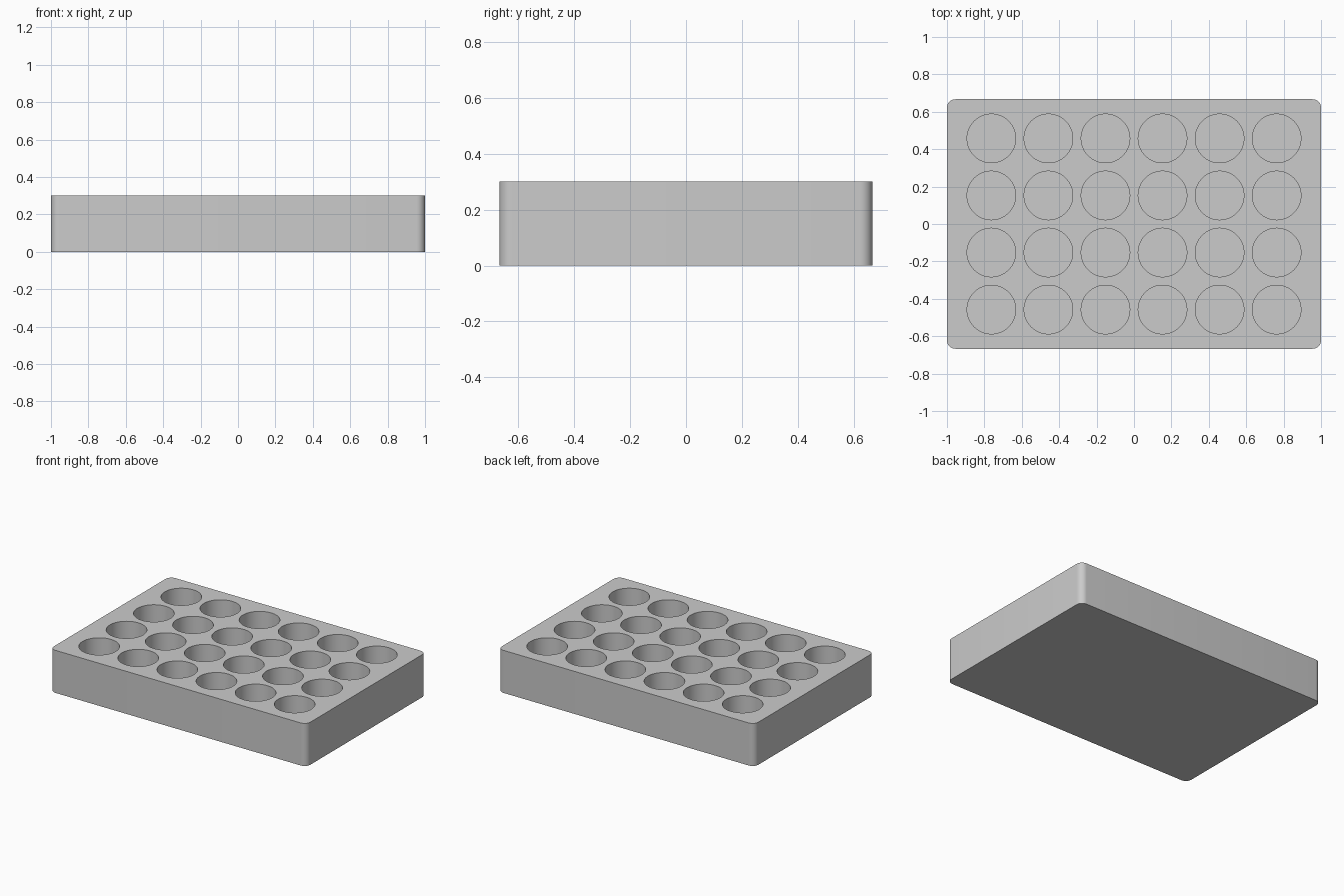
import bpy
import bmesh
import math
from mathutils import Matrix

LENGTH, WIDTH, HEIGHT = 2.0, 1.334, 0.30
CORNER = 0.045
COLS, ROWS, PITCH = 6, 4, 0.305
RADIUS, DEPTH = 0.13, 0.25

if "Cube" in bpy.data.objects:
    bpy.data.objects.remove(bpy.data.objects["Cube"], do_unlink=True)

# Plain grey material
grey = bpy.data.materials.new("light_grey")
grey.use_nodes = True
grey.diffuse_color = (0.6, 0.6, 0.6, 1)
grey.node_tree.nodes["Principled BSDF"].inputs["Base Color"].default_value = (0.6, 0.6, 0.6, 1)


def make_object(name, bm):
    mesh = bpy.data.meshes.new(name)
    bm.to_mesh(mesh)
    bm.free()
    mesh.materials.append(grey)
    obj = bpy.data.objects.new(name, mesh)
    bpy.context.collection.objects.link(obj)
    return obj


# Block with rounded upright corners
bm = bmesh.new()
size = Matrix.Diagonal((LENGTH, WIDTH, HEIGHT, 1))
bmesh.ops.create_cube(bm, size=1, matrix=Matrix.Translation((0, 0, HEIGHT / 2)) @ size)
upright = [e for e in bm.edges if abs(e.verts[0].co.z - e.verts[1].co.z) > HEIGHT / 2]
bmesh.ops.bevel(bm, geom=upright, offset=CORNER, segments=8, profile=0.5, affect='EDGES')
block = make_object("holder_block", bm)

# Grid of round wells, gathered in one cutter
bm = bmesh.new()
overshoot = 0.1
for col in range(COLS):
    for row in range(ROWS):
        x = (col - (COLS - 1) / 2) * PITCH
        y = (row - (ROWS - 1) / 2) * PITCH
        z = HEIGHT + (overshoot - DEPTH) / 2
        bmesh.ops.create_cone(bm, cap_ends=True, segments=64, radius1=RADIUS, radius2=RADIUS,
                              depth=DEPTH + overshoot, matrix=Matrix.Translation((x, y, z)))
cutter = make_object("well_cutter", bm)
cutter.hide_render = True

# Cut the wells, then drop the cutter
cut = block.modifiers.new("wells", 'BOOLEAN')
cut.operation = 'DIFFERENCE'
cut.solver = 'EXACT'
cut.object = cutter
bpy.ops.object.select_all(action='DESELECT')
bpy.context.view_layer.objects.active = block
block.select_set(True)
bpy.ops.object.modifier_apply(modifier=cut.name)
bpy.data.objects.remove(cutter, do_unlink=True)

# Smooth walls with crisp rims
bpy.ops.object.shade_smooth_by_angle(angle=math.radians(30))
